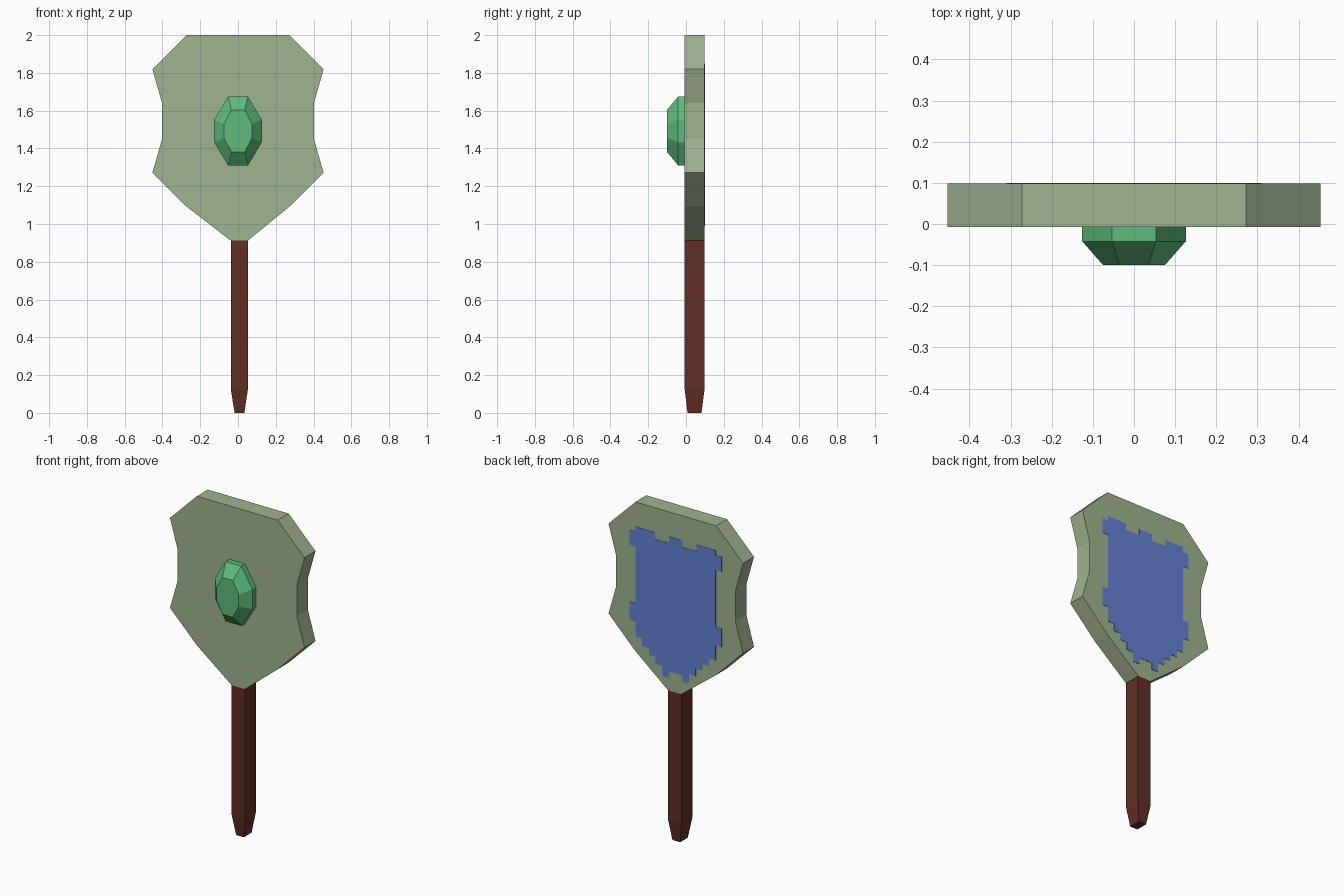
import bpy, bmesh

if "Cube" in bpy.data.objects:
    bpy.data.objects.remove(bpy.data.objects["Cube"])


def material(name, rgb):
    lin = [((c / 255 + 0.055) / 1.055) ** 2.4 for c in rgb]
    m = bpy.data.materials.new(name)
    m.diffuse_color = (*lin, 1)
    m.use_nodes = True
    m.node_tree.nodes["Principled BSDF"].inputs["Base Color"].default_value = m.diffuse_color
    return m


SAGE = material("sage green", (159, 179, 144))
BLUE = material("blue", (101, 130, 212))
GEM = material("gem green", (94, 187, 124))
WOOD = material("dark red wood", (98, 46, 36))


def loft(name, rings, mat):
    """Join equal-length rings of points into a closed solid."""
    bm = bmesh.new()
    loops = [[bm.verts.new(p) for p in ring] for ring in rings]
    n = len(loops[0])
    for a, b in zip(loops, loops[1:]):
        for i in range(n):
            j = (i + 1) % n
            bm.faces.new((a[i], a[j], b[j], b[i]))
    bm.faces.new(loops[0])
    bm.faces.new(loops[-1])
    bmesh.ops.recalc_face_normals(bm, faces=bm.faces)
    me = bpy.data.meshes.new(name)
    bm.to_mesh(me)
    bm.free()
    me.materials.append(mat)
    ob = bpy.data.objects.new(name, me)
    bpy.context.collection.objects.link(ob)
    return ob


def mirrored(half):
    return half + [(-x, z) for x, z in reversed(half)]


def at_y(profile, y):
    return [(x, y, z) for x, z in profile]


FRONT, BACK = -0.007, 0.098

# Shield-shaped board; its bottom edge matches the slightly offset handle
outline = mirrored([(0.272, 2.0), (0.453, 1.82), (0.402, 1.64), (0.402, 1.45),
                    (0.453, 1.272), (0.272, 1.092)])
outline[6:6] = [(0.052, 0.912), (-0.038, 0.912)]
loft("shield_board", [at_y(outline, FRONT), at_y(outline, BACK)], SAGE)

# Jagged blue panel painted on the back
panel = mirrored([
    (0.045, 1.85), (0.045, 1.81), (0.14, 1.81), (0.14, 1.85), (0.27, 1.85),
    (0.27, 1.82), (0.31, 1.82), (0.31, 1.73), (0.27, 1.73), (0.27, 1.385),
    (0.31, 1.385), (0.31, 1.272), (0.27, 1.272), (0.27, 1.18), (0.225, 1.18),
    (0.225, 1.135), (0.18, 1.135), (0.18, 1.095), (0.135, 1.095),
    (0.135, 1.05), (0.09, 1.05), (0.09, 0.99), (0.045, 0.99), (0.045, 1.03)])
loft("back_panel", [at_y(panel, BACK - 0.002), at_y(panel, 0.1)], BLUE)


# Eight-sided cut gem on the front
def octagon(w, h, cx, cz, y):
    zc = 1.4925
    return [(x, y, zc + z) for x, z in
            mirrored([(cx, h), (w, cz), (w, -cz), (cx, -h)])]


loft("gem", [octagon(0.126, 0.182, 0.053, 0.06, FRONT + 0.002),
             octagon(0.126, 0.182, 0.053, 0.06, -0.042),
             octagon(0.075, 0.112, 0.035, 0.037, -0.1)], GEM)


# Square handle with a tapered tip
def square(x0, x1, y0, y1, z):
    return [(x0, y0, z), (x1, y0, z), (x1, y1, z), (x0, y1, z)]


loft("handle", [square(-0.018, 0.034, 0.008, 0.082, 0),
                square(-0.038, 0.052, FRONT, BACK, 0.125),
                square(-0.038, 0.052, FRONT, BACK, 0.912)], WOOD)
